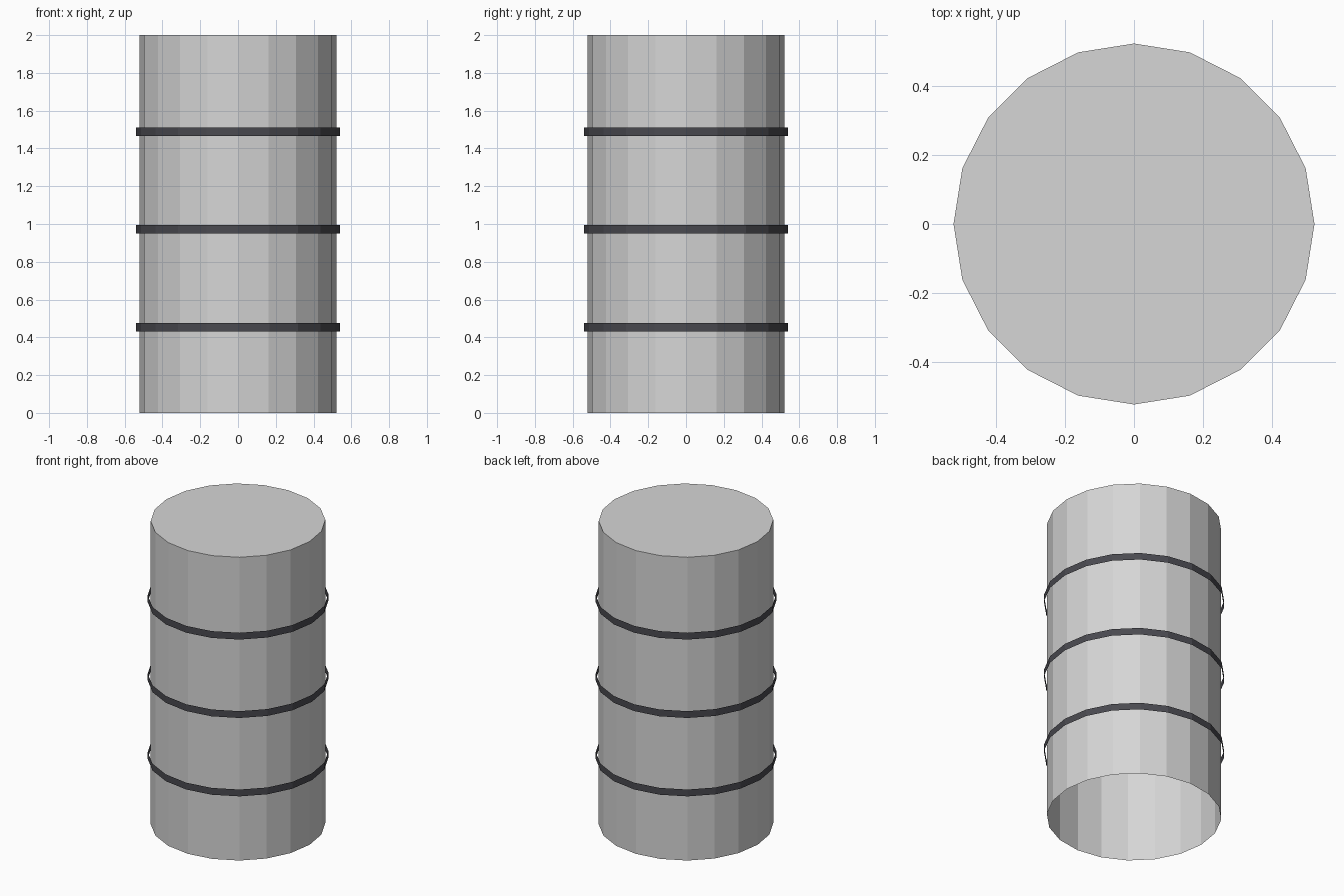
import bpy, bmesh, math

if "Cube" in bpy.data.objects:
    bpy.data.objects.remove(bpy.data.objects["Cube"])

SIDES = 20


def material(name, rgb):
    m = bpy.data.materials.new(name)
    m.diffuse_color = (*rgb, 1)
    m.use_nodes = True
    m.node_tree.nodes["Principled BSDF"].inputs["Base Color"].default_value = m.diffuse_color
    return m


def tube(name, radius, z0, z1, mat, cap_top=False):
    """Flat-sided open sheet tube, optionally closed at the top."""
    bm = bmesh.new()
    rings = []
    for z in (z0, z1):
        rings.append([bm.verts.new((radius * math.cos(math.tau * i / SIDES),
                                    radius * math.sin(math.tau * i / SIDES), z))
                      for i in range(SIDES)])
    low, high = rings
    for i in range(SIDES):
        j = (i + 1) % SIDES
        bm.faces.new((low[i], low[j], high[j], high[i]))
    if cap_top:
        bm.faces.new(high)
    mesh = bpy.data.meshes.new(name)
    bm.to_mesh(mesh)
    bm.free()
    mesh.materials.append(mat)
    obj = bpy.data.objects.new(name, mesh)
    bpy.context.collection.objects.link(obj)
    return obj


light_grey = material("light grey", (0.67, 0.67, 0.67))
dark_grey = material("dark grey", (0.068, 0.068, 0.08))

# Barrel body: closed top, open underside
tube("barrel_body", 0.522, 0, 2, light_grey, cap_top=True)

# Three thin hoops standing slightly off the body
for n in range(3):
    z = 0.454 + 0.517 * n
    tube(f"hoop_{n + 1}", 0.54, z - 0.0225, z + 0.0225, dark_grey)
